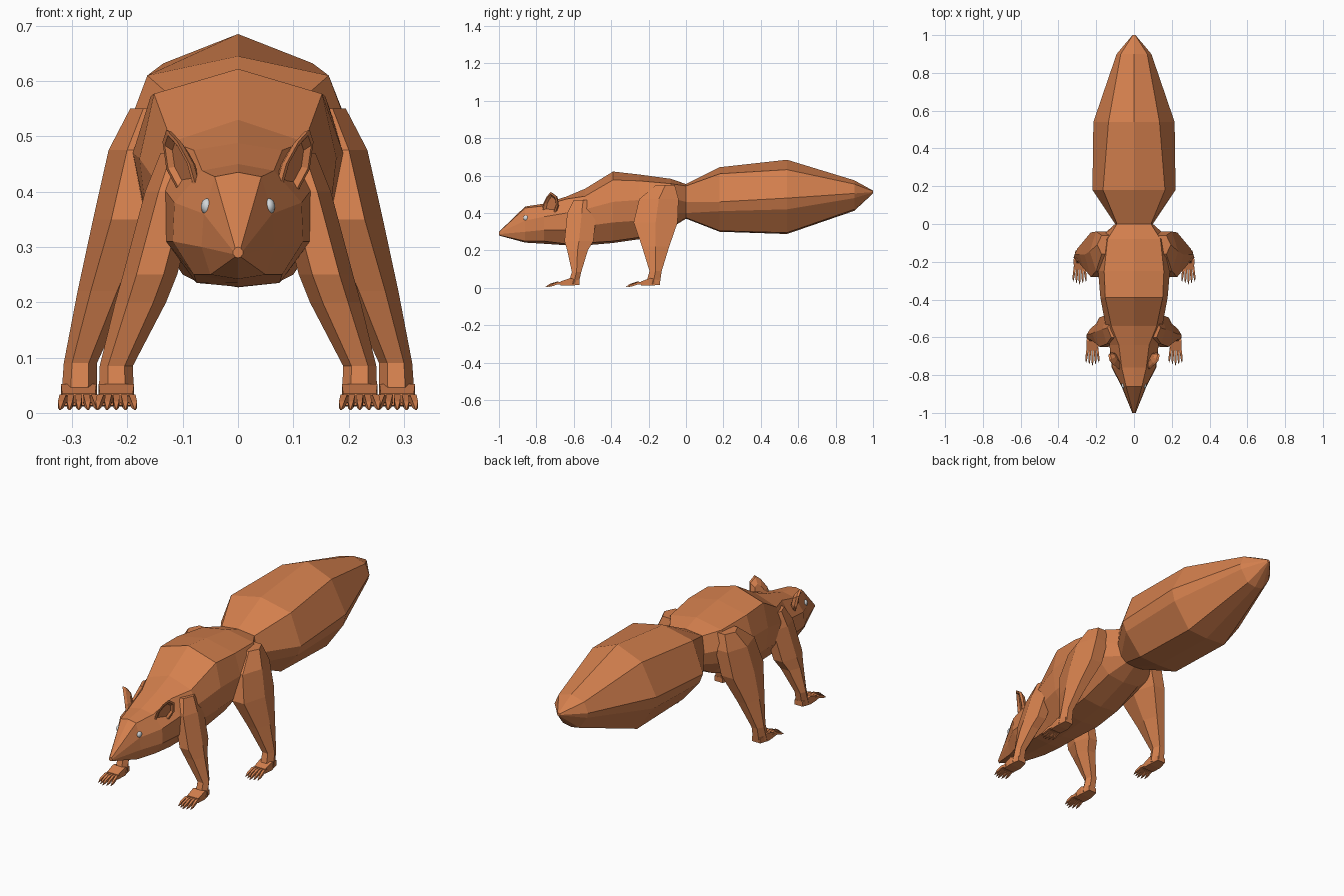
import bpy
import bmesh
from mathutils import Vector, Matrix

default_cube = bpy.data.objects.get("Cube")
if default_cube:
    bpy.data.objects.remove(default_cube, do_unlink=True)


def make_material(name, colour, roughness):
    material = bpy.data.materials.new(name)
    material.use_nodes = True
    material.diffuse_color = (*colour, 1)
    shader = next(n for n in material.node_tree.nodes if n.type == 'BSDF_PRINCIPLED')
    shader.inputs["Base Color"].default_value = (*colour, 1)
    shader.inputs["Roughness"].default_value = roughness
    return material


fur = make_material("orange fur", (.66, .215, .075), .9)
eye_white = make_material("pale eye", (.65, .68, .7), .4)


def add_loft(bm, rings):
    """Skin a list of equally long rings and cap both ends."""
    loops = [[bm.verts.new(point) for point in ring] for ring in rings]
    count = len(loops[0])
    for first, second in zip(loops, loops[1:]):
        for i in range(count):
            j = (i + 1) % count
            bm.faces.new((first[i], first[j], second[j], second[i]))
    bm.faces.new(loops[0])
    bm.faces.new(loops[-1])


def finish(name, bm, material, mirrored=False):
    bmesh.ops.remove_doubles(bm, verts=bm.verts, dist=.0004)
    bmesh.ops.recalc_face_normals(bm, faces=bm.faces)
    mesh = bpy.data.meshes.new(name)
    bm.to_mesh(mesh)
    bm.free()
    mesh.materials.append(material)
    obj = bpy.data.objects.new(name, mesh)
    bpy.context.collection.objects.link(obj)
    if mirrored:
        modifier = obj.modifiers.new("both sides", 'MIRROR')
        modifier.use_clip = False
        modifier.use_mirror_merge = False
    return obj


def symmetric_ring(y, top, ridge, side, flank, under, bottom):
    half = [ridge, side, flank, under]
    points = [(0, top)] + half + [(0, bottom)] + [(-x, z) for x, z in reversed(half)]
    return [Vector((x, y, z)) for x, z in points]


def symmetric_loft(name, stations):
    bm = bmesh.new()
    add_loft(bm, [symmetric_ring(*station) for station in stations])
    return finish(name, bm, fur)


# Head and torso share one skin; each station runs from back to belly
rump = (0, .555, (.09, .545), (.1, .46), (.08, .4), (.05, .375), .37)
symmetric_loft("body", [
    (-1, .3, (.005, .298), (.009, .293), (.009, .287), (.005, .282), .28),
    (-.86, .435, (.042, .427), (.062, .36), (.066, .3), (.05, .25), .242),
    (-.76, .45, (.065, .438), (.115, .38), (.118, .31), (.08, .25), .236),
    (-.64, .488, (.08, .475), (.13, .4), (.13, .31), (.075, .235), .228),
    (-.54, .53, (.12, .49), (.15, .42), (.145, .33), (.08, .24), .227),
    (-.39, .622, (.152, .577), (.178, .46), (.165, .35), (.1, .25), .24),
    (-.25, .606, (.158, .572), (.19, .47), (.17, .36), (.1, .27), .26),
    (-.08, .583, (.14, .557), (.19, .48), (.165, .4), (.09, .33), .32),
    rump,
])

# Bushy tail
symmetric_loft("tail", [
    rump,
    (.18, .645, (.164, .61), (.22, .46), (.2, .41), (.11, .305), .3),
    (.54, .685, (.135, .632), (.215, .48), (.2, .42), (.11, .295), .288),
    (.9, .575, (.07, .555), (.092, .505), (.085, .48), (.045, .42), .412),
    (1, .52, (.006, .517), (.008, .512), (.007, .51), (.004, .506), .505),
])

HEXAGON = [(1, 0), (.5, 1), (-.5, 1), (-1, 0), (-.5, -1), (.5, -1)]


def leg(name, levels):
    """Each level gives height, inner and outer x, front and back y."""
    rings = []
    for z, inner, outer, front, back in levels:
        cx, cy = (inner + outer) / 2, (front + back) / 2
        rx, ry = (outer - inner) / 2, (back - front) / 2
        rings.append([Vector((cx + rx * u, cy + ry * v, z)) for u, v in HEXAGON])
    bm = bmesh.new()
    add_loft(bm, rings)
    finish(name, bm, fur, True)


leg("front_legs", [
    (.47, .06, .14, -.6, -.5),
    (.4, .07, .168, -.635, -.48),
    (.25, .11, .208, -.65, -.495),
    (.2, .13, .222, -.635, -.525),
    (.085, .19, .25, -.61, -.56),
    (.02, .188, .252, -.63, -.575),
])
leg("hind_legs", [
    (.55, .1, .195, -.16, -.06),
    (.475, .1, .234, -.25, -.04),
    (.35, .13, .262, -.28, -.045),
    (.22, .195, .29, -.235, -.09),
    (.09, .255, .315, -.195, -.13),
    (.02, .255, .32, -.215, -.14),
])


def box_ring(x, y, z, rx, rz):
    return [Vector((x + rx * u, y, z + rz * v))
            for u, v in ((1, -1), (1, 1), (-1, 1), (-1, -1))]


def foot(name, x, heel):
    """Flat paw with five arched toes ending in claws."""
    bm = bmesh.new()
    add_loft(bm, [box_ring(x, heel, .028, .022, .012),
                  box_ring(x, heel - .05, .032, .032, .02),
                  box_ring(x, heel - .1, .024, .03, .011)])
    for k in range(-2, 3):
        spread = k * .0125
        reach = heel - .16 + abs(k) * .008
        root = heel - .085
        add_loft(bm, [
            box_ring(x + spread, root, .024, .006, .007),
            box_ring(x + spread * 1.15, (root + reach) / 2, .026, .006, .007),
            box_ring(x + spread * 1.3, reach, .015, .005, .006),
            box_ring(x + spread * 1.35, reach - .02, .006, .001, .001),
        ])
    finish(name, bm, fur, True)


foot("front_feet", .22, -.57)
foot("hind_feet", .288, -.14)

# Cupped ears: an outer rim, a hollow front and a bulging back
rim = [Vector(p) for p in (
    (.072, -.772, .4), (.086, -.762, .45), (.108, -.742, .49), (.128, -.722, .512),
    (.135, -.692, .49), (.128, -.684, .44), (.104, -.7, .395))]
centre = sum(rim, Vector()) / len(rim)
outward = Vector((.72, -.68, .1)).normalized()
bm = bmesh.new()


def ear_ring(scale, depth):
    return [centre + (p - centre) * scale + outward * depth for p in rim]


add_loft(bm, [ear_ring(.6, -.008), ear_ring(.82, .003), ear_ring(1, .002),
              ear_ring(.95, -.01), ear_ring(.55, -.026)])
finish("ears", bm, fur, True)

# Eyes
bm = bmesh.new()
bmesh.ops.create_uvsphere(
    bm, u_segments=12, v_segments=8, radius=1,
    matrix=Matrix.Translation((.056, -.855, .373)) @ Matrix.Diagonal((.011, .015, .015, 1)))
eyes = finish("eyes", bm, eye_white, True)
eyes.data.polygons.foreach_set("use_smooth", [True] * len(eyes.data.polygons))
